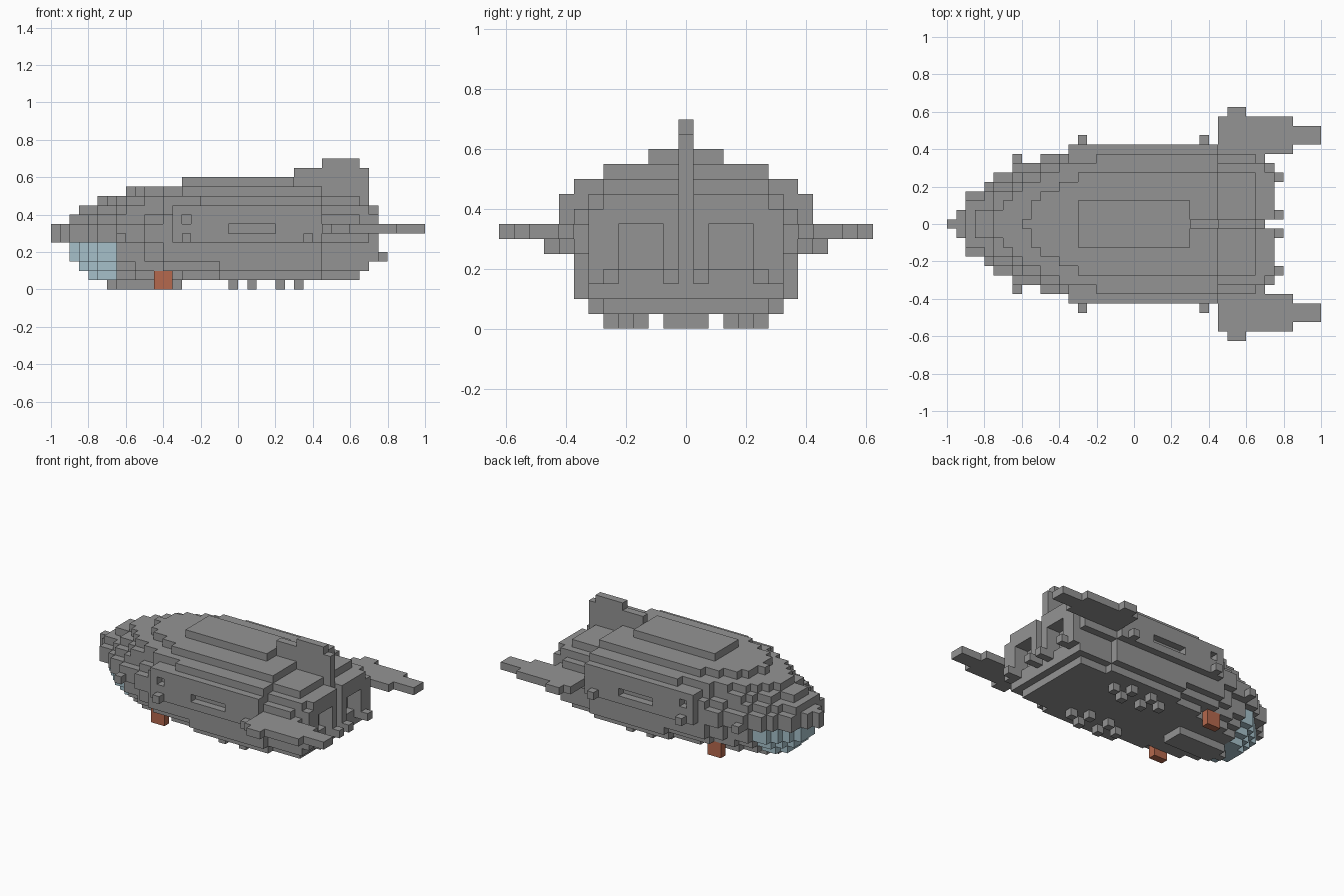
import bpy
import bmesh
from mathutils import Vector

U = 0.05  # one block

cube = bpy.data.objects.get("Cube")
if cube:
    bpy.data.objects.remove(cube)


def material(name, rgb):
    m = bpy.data.materials.new(name)
    m.use_nodes = True
    m.diffuse_color = (*rgb, 1)
    m.node_tree.nodes["Principled BSDF"].inputs["Base Color"].default_value = (*rgb, 1)
    return m


GREY = material("hull grey", (0.295, 0.295, 0.295))
GLASS = material("pale blue glass", (0.38, 0.53, 0.59))
RUST = material("rust red", (0.46, 0.14, 0.075))


def cells(x0, x1, j0, j1, z0, z1, mirror=False):
    """Blocks in a box; x and z are block edges, j counts block columns out from the centre."""
    box = {(i, j, k) for i in range(x0, x1) for j in range(j0, j1 + 1) for k in range(z0, z1)}
    return box | {(i, -j, k) for i, j, k in box} if mirror else box


def build(name, blocks, mats, rule=lambda cell: 0):
    """Skin a set of blocks with only their exposed faces."""
    bm = bmesh.new()
    axes = [Vector(a) for a in ((1, 0, 0), (0, 1, 0), (0, 0, 1))]
    for cell in sorted(blocks):
        centre = Vector((cell[0] + 0.5, cell[1], cell[2] + 0.5))
        for a in range(3):
            for sign in (-1, 1):
                near = list(cell)
                near[a] += sign
                if tuple(near) in blocks:
                    continue
                n, u, v = axes[a] * sign / 2, axes[a - 2] / 2, axes[a - 1] / 2 * sign
                ring = (-u - v, u - v, u + v, -u + v)
                face = bm.faces.new([bm.verts.new((centre + n + c) * U) for c in ring])
                face.material_index = rule(cell)
    bmesh.ops.remove_doubles(bm, verts=bm.verts, dist=0.001)
    bmesh.ops.dissolve_limit(bm, angle_limit=0.01, verts=bm.verts, edges=bm.edges,
                             delimit={'MATERIAL'})
    mesh = bpy.data.meshes.new(name)
    bm.to_mesh(mesh)
    bm.free()
    for m in mats:
        mesh.materials.append(m)
    obj = bpy.data.objects.new(name, mesh)
    bpy.context.collection.objects.link(obj)


# Hull: (bottom, top, stern, columns each side aft, {start of step: columns each side})
AFT = 9
LAYERS = [
    (1, 2, 13, 5, {-16: 1, -15: 2, -13: 3, -11: 4, -6: 5, -2: 6}),
    (2, 3, 14, 6, {-17: 1, -16: 2, -15: 3, -13: 4, -11: 5, -8: 6, -2: 7}),
    (3, 5, 14, 6, {-18: 1, -17: 2, -16: 3, -15: 4, -13: 5, -10: 6, -8: 7}),
    (5, 7, 14, 7, {-20: 0, -19: 1, -18: 3, -16: 4, -15: 5, -13: 6, -10: 7, -7: 8}),
    (7, 8, 13, 7, {-18: 2, -16: 3, -15: 4, -13: 5, -10: 6, -8: 7, -7: 8}),
    (8, 9, 14, 6, {-17: 1, -15: 3, -13: 4, -12: 5, -8: 6, -7: 8}),
    (9, 10, 13, 5, {-15: 1, -14: 2, -13: 3, -12: 4, -10: 5, -8: 6, -4: 7}),
    (10, 11, AFT, 0, {-12: 0, -11: 2, -10: 3, -8: 4, -6: 5}),
]
hull = set()
for z0, z1, stern, aft, steps in LAYERS:
    for start, half in steps.items():
        hull |= cells(start, AFT, -half, half, z0, z1)
    hull |= cells(AFT, stern, -aft, aft, z0, z1)

# Side slots, portholes and engine recesses
hull -= cells(-1, 4, 8, 8, 6, 7, True)
hull -= cells(-6, -5, 8, 8, 7, 8, True)
hull -= cells(13, 14, 2, 4, 4, 7, True)
build("hull", hull, [GREY, GLASS], lambda c: int(c[0] < -13 and c[2] < 5))

# Engine frames with an open middle, and their lower lugs
frames = cells(13, 15, 1, 6, 3, 8, True) | cells(14, 15, 1, 5, 8, 9, True)
frames -= hull | cells(13, 15, 2, 4, 3, 7, True)
frames |= cells(15, 16, 1, 1, 3, 4, True) | cells(15, 16, 5, 5, 3, 4, True)
build("engine_frames", frames, [GREY])

# Raised roof panel and tail fin
build("roof_panel", cells(-6, 6, -2, 2, 11, 12), [GREY])
fin = cells(6, 9, 0, 0, 11, 13) | cells(9, 13, 0, 0, 10, 14) | cells(13, 14, 0, 0, 7, 13)
build("tail_fin", fin - hull, [GREY])

# Wings and side lugs, mirrored
for side, label in ((1, "right"), (-1, "left")):
    wing = cells(9, 17, 8, 11, 6, 7)
    wing |= cells(17, 20, 9, 10, 6, 7) | cells(10, 12, 12, 12, 6, 7)
    build(label + "_wing", {(i, j * side, k) for i, j, k in wing}, [GREY])
lugs = cells(-13, -12, 7, 7, 5, 6, True)
for x in (-6, 7):
    lugs |= cells(x, x + 1, 9, 9, 5, 6, True)
build("side_lugs", lugs, [GREY])

# Belly keel, thruster studs and red lamps
build("belly_keel", cells(-13, -6, -1, 1, 0, 1) | cells(-14, -13, 0, 0, 0, 1), [GREY])
studs = set()
for x, columns in ((-1, (4,)), (1, (3, 5)), (4, (3, 5)), (6, (4,))):
    for j in columns:
        studs |= cells(x, x + 1, j, j, 0, 1, True)
build("belly_studs", studs, [GREY])
build("belly_lamps", cells(-9, -7, 5, 5, 0, 2, True), [RUST])
